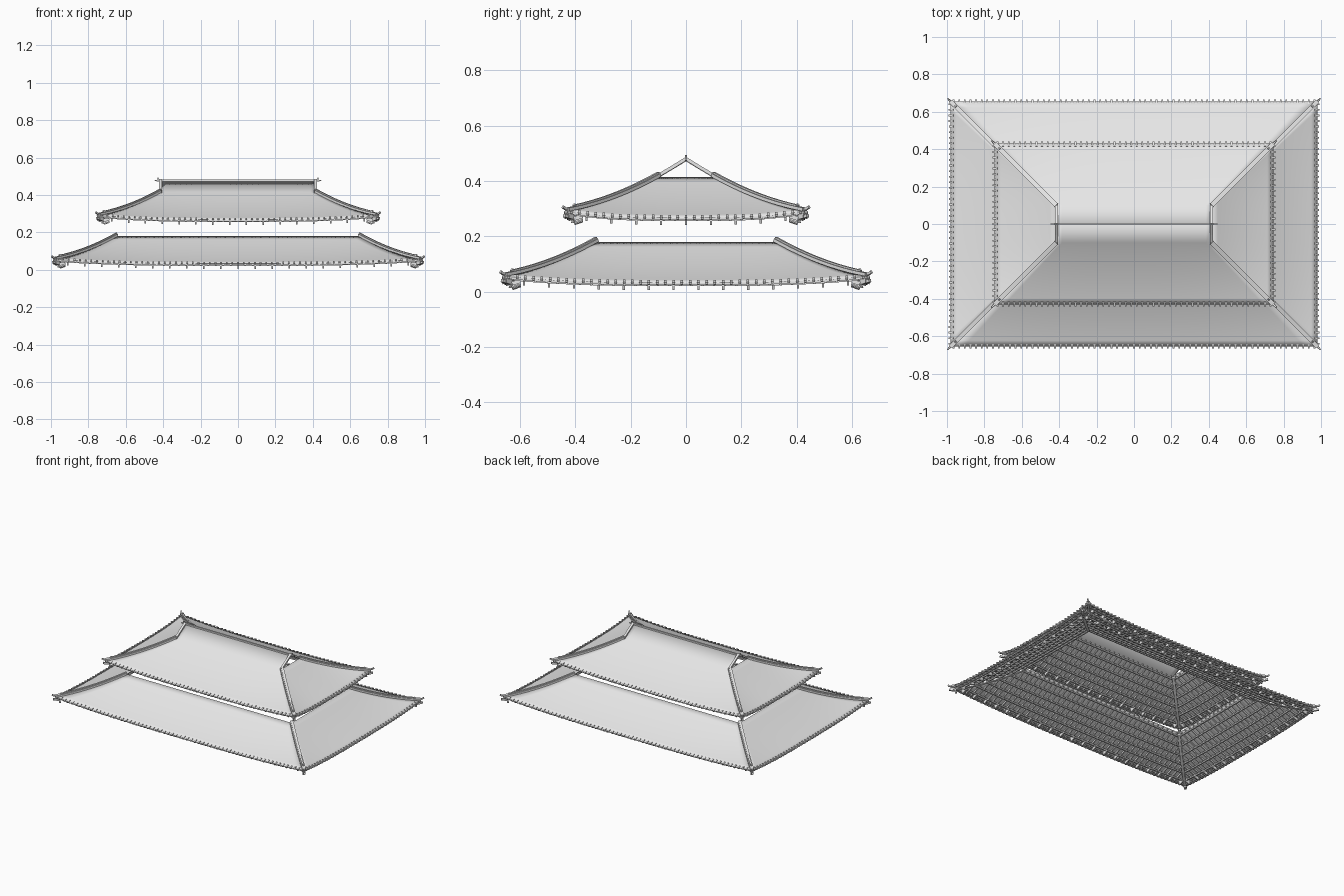
import bpy, bmesh, math
from mathutils import Vector, Matrix

cube = bpy.data.objects.get("Cube")
if cube:
    bpy.data.objects.remove(cube)

grey = bpy.data.materials.new("light grey")
grey.use_nodes = True
COLOUR = (0.8, 0.8, 0.8, 1)
grey.diffuse_color = COLOUR
grey.node_tree.nodes["Principled BSDF"].inputs["Base Color"].default_value = COLOUR

HIP = 0.33          # plan depth of every hip
LIFT = 0.024        # upturn of the eave corners
UP = Vector((0, 0, 1))


def finish(bm, name, smooth=False):
    mesh = bpy.data.meshes.new(name)
    bm.to_mesh(mesh)
    bm.free()
    mesh.materials.append(grey)
    ob = bpy.data.objects.new(name, mesh)
    bpy.context.collection.objects.link(ob)
    if smooth:
        for p in mesh.polygons:
            p.use_smooth = True
    return ob


def sweep(bm, pts, w, h):
    """Rectangular bar along a path; h is centred on the path."""
    rings = []
    for i, p in enumerate(pts):
        t = pts[min(i + 1, len(pts) - 1)] - pts[max(i - 1, 0)]
        side = t.cross(UP)
        side = side.normalized() * w / 2 if side.length > 1e-6 else Vector((w / 2, 0, 0))
        top = side.cross(t).normalized() * h / 2
        rings.append([bm.verts.new(p + a * side + b * top)
                      for a, b in ((-1, -1), (1, -1), (1, 1), (-1, 1))])
    for r, s in zip(rings, rings[1:]):
        for k in range(4):
            bm.faces.new((r[k], r[(k + 1) % 4], s[(k + 1) % 4], s[k]))
    bm.faces.new(rings[0][::-1])
    bm.faces.new(rings[-1])


def span(a, b, n):
    return [a + (b - a) * i / n for i in range(n + 1)]


class Slope:
    """One roof slope facing its local -y, turned about z into place."""

    def __init__(self, half, depth, z0, top, turn):
        self.half, self.depth, self.z0, self.top = half, depth, z0, top
        self.rot = Matrix.Rotation(turn, 3, 'Z')

    def width(self, d):
        return self.half - min(d, HIP)

    def at(self, x, d, dz=0.0):
        u = min(1, abs(x) / self.width(d))
        lift = LIFT * u ** 3 * max(0, 1 - max(d, 0) / HIP) ** 2
        z = self.z0 + 0.33 * d + 0.36 * d * abs(d) + lift + dz
        return self.rot @ Vector((x, d - self.depth, z))


def spaced(limit, step):
    n = round(2 * limit / step)
    return span(-limit, limit, n)


def build_tier(label, w, dp, z0, has_gable):
    slopes = []
    for k in range(4):
        half, depth = (w, dp) if k % 2 == 0 else (dp, w)
        top = dp if has_gable and k % 2 == 0 else HIP
        slopes.append(Slope(half, depth, z0, top, k * math.pi / 2))

    # curved roof sheets
    bm = bmesh.new()
    for s in slopes:
        depths = span(0, HIP, 10) + ([s.top] if s.top > HIP else [])
        rows = [[bm.verts.new(s.at(u * s.width(d), d)) for u in span(-1, 1, 28)]
                for d in depths]
        for a, b in zip(rows, rows[1:]):
            for i in range(28):
                bm.faces.new((a[i], a[i + 1], b[i + 1], b[i]))
    sheet = finish(bm, label + "_roof_sheet", True)
    mod = sheet.modifiers.new("thickness", 'SOLIDIFY')
    mod.thickness = 0.004

    # rafters running up the slope
    bm = bmesh.new()
    for s in slopes:
        for x in spaced(s.half - 0.03, 0.04):
            end = min(HIP, s.half - abs(x))
            sweep(bm, [s.at(x, d, -0.009) for d in span(0.004, end, 6)], 0.008, 0.01)
    finish(bm, label + "_rafters")

    # purlins running along the slope
    bm = bmesh.new()
    for s in slopes:
        for d in span(0.05, HIP - 0.01, 5):
            m = s.width(d)
            sweep(bm, [s.at(x, d, -0.017) for x in span(-m, m, 16)], 0.009, 0.009)
    finish(bm, label + "_purlins")

    # eave boards in two layers
    bm = bmesh.new()
    for s in slopes:
        for d, dz, h in ((0.003, -0.005, 0.008), (0.022, -0.016, 0.007)):
            m = s.width(d)
            sweep(bm, [s.at(x, d, dz) for x in span(-m, m, 28)], 0.008, h)
    finish(bm, label + "_eave_boards")

    # tile ends along the eave
    bm = bmesh.new()
    for s in slopes:
        for x in spaced(s.half - 0.015, 0.03):
            sweep(bm, [s.at(x, 0.014, 0.002), s.at(x, -0.009, 0.001)], 0.009, 0.008)
    finish(bm, label + "_tile_ends")

    # hanging bracket ends under the eave
    bm = bmesh.new()
    for s in slopes:
        for x in spaced(s.half - 0.07, 0.092):
            sweep(bm, [s.at(x, 0.025, -0.026), s.at(x, 0.055, -0.026)], 0.008, 0.02)
    finish(bm, label + "_bracket_ends")

    # hip ridges, hip beams and corner ornaments
    ridges, beams, tips = bmesh.new(), bmesh.new(), bmesh.new()
    for s in slopes:
        hip = [s.at(s.width(d), d, 0.006) for d in span(0, HIP, 12)]
        sweep(ridges, hip, 0.024, 0.012)
        sweep(ridges, [p + UP * 0.008 for p in hip[1:]], 0.012, 0.008)
        sweep(beams, [p - UP * 0.022 for p in hip], 0.018, 0.016)
        out = (hip[0] - hip[1]).normalized()
        out.z = 0
        sweep(tips, [hip[0] - out * 0.02, hip[0] + out * 0.01 + UP * 0.003,
                     hip[0] + out * 0.022 + UP * 0.01], 0.009, 0.009)
        sweep(tips, [hip[0] - out * 0.05 + UP * 0.004,
                     hip[0] - out * 0.035 + UP * 0.018], 0.01, 0.01)
        sweep(tips, [hip[0] - out * 0.03 - UP * 0.03,
                     hip[0] + out * 0.014 - UP * 0.022], 0.012, 0.012)
        # wind bell
        m = Matrix.Translation(hip[0] - out * 0.03 - UP * 0.042)
        bmesh.ops.create_cone(tips, cap_ends=True, segments=8, radius1=0.007,
                              radius2=0.003, depth=0.014, matrix=m)
    finish(ridges, label + "_hip_ridges")
    finish(beams, label + "_hip_beams")
    finish(tips, label + "_corner_ornaments")
    return slopes


build_tier("lower", 0.98, 0.655, 0.032, False)
upper = build_tier("upper", 0.745, 0.43, 0.267, True)

# gable ridges from the hips up to the main ridge
bm = bmesh.new()
for s in upper[::2]:
    for side in (-1, 1):
        x = side * s.width(HIP)
        sweep(bm, [s.at(x, d, 0.005) for d in span(HIP - 0.01, s.top, 2)], 0.016, 0.012)
finish(bm, "gable_ridges")

# main ridge with end finials
s = upper[0]
ridge_x = s.width(HIP)
crest = s.at(0, s.top).z
bm = bmesh.new()
sweep(bm, [Vector((x, 0, crest + 0.002)) for x in (-ridge_x - 0.01, ridge_x + 0.01)], 0.012, 0.01)
for side in (-1, 1):
    base = Vector((side * (ridge_x + 0.008), 0, crest))
    sweep(bm, [base, base + Vector((side * 0.022, 0, 0.002))], 0.006, 0.007)
    sweep(bm, [base, base + Vector((side * 0.006, 0, 0.017))], 0.008, 0.008)
finish(bm, "main_ridge")
